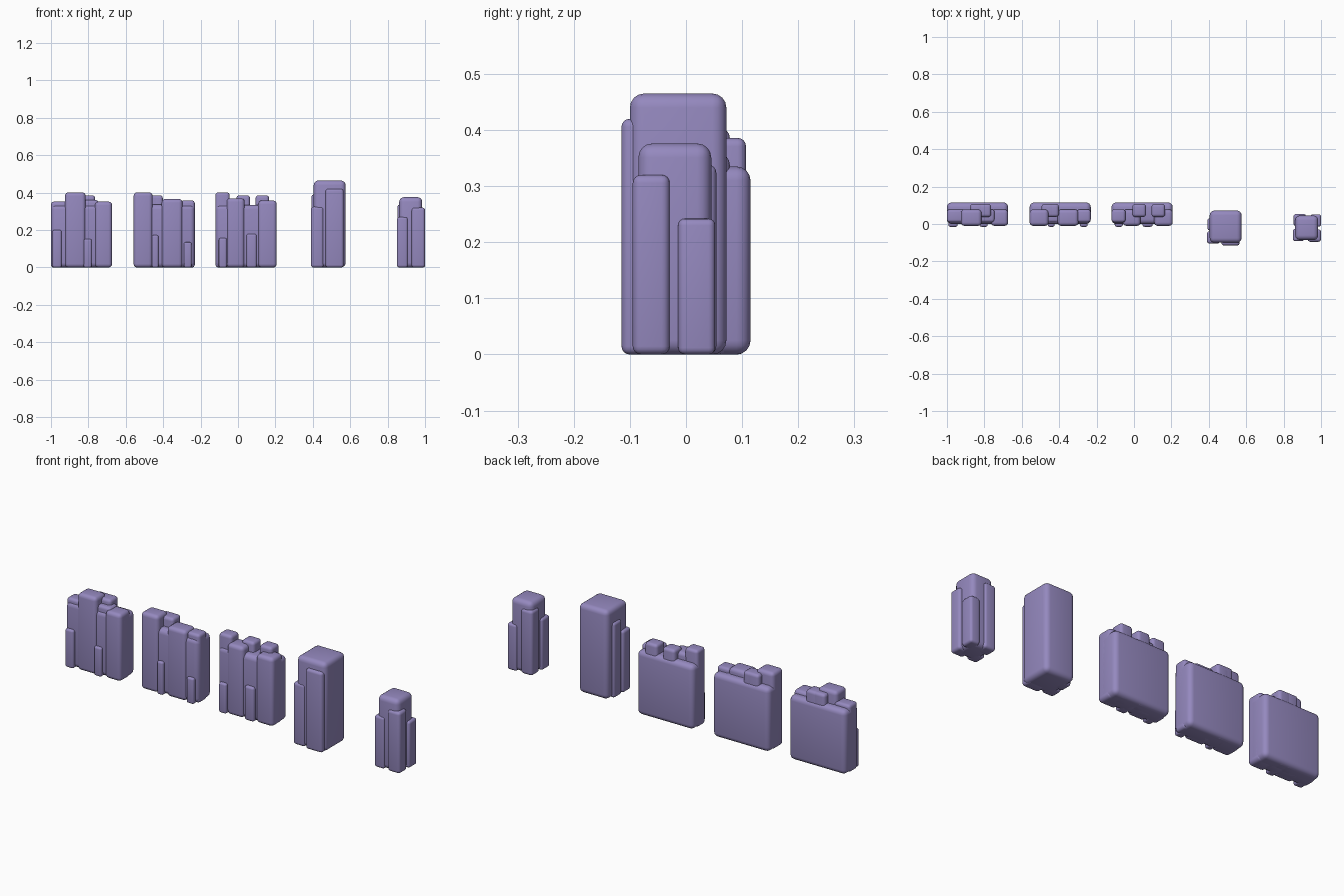
import bpy, bmesh

if "Cube" in bpy.data.objects:
    bpy.data.objects.remove(bpy.data.objects["Cube"])

stone = bpy.data.materials.new("purple_stone")
stone.diffuse_color = (0.30, 0.25, 0.52, 1)
stone.use_nodes = True
stone.node_tree.nodes["Principled BSDF"].inputs["Base Color"].default_value = stone.diffuse_color


def column(name, x0, x1, y0, y1, top):
    """Rounded stone block standing on the ground; wider blocks get a wider bevel."""
    radius = min(0.025, max(0.01, 0.22 * min(x1 - x0, y1 - y0)))
    bm = bmesh.new()
    bmesh.ops.create_cube(bm, size=1)
    for v in bm.verts:
        v.co.x = x0 if v.co.x < 0 else x1
        v.co.y = y0 if v.co.y < 0 else y1
        v.co.z = 0 if v.co.z < 0 else top
    bmesh.ops.bevel(bm, geom=bm.edges[:], offset=radius, segments=4,
                    profile=0.5, affect='EDGES', clamp_overlap=True)
    bmesh.ops.recalc_face_normals(bm, faces=bm.faces[:])
    for f in bm.faces:
        f.smooth = True
    me = bpy.data.meshes.new(name)
    bm.to_mesh(me)
    bm.free()
    me.materials.append(stone)
    ob = bpy.data.objects.new(name, me)
    bpy.context.collection.objects.link(ob)


def cliff(name, left, tall, recessed, rear, small):
    """Back slab with tiers of columns; x positions are measured from the slab's left end."""
    column(name + "_slab", left, left + 0.327, 0, 0.115, 0.335)
    tiers = {"tall": (tall, -0.01, 0.078), "recessed": (recessed, 0.009, 0.078),
             "small": (small, -0.015, 0.04)}
    for tier, (blocks, y0, y1) in tiers.items():
        for x0, x1, top in blocks:
            column(f"{name}_{tier}_column", left + x0, left + x1, y0, y1, top)
    for x in rear:
        column(name + "_rear_column", left + x - 0.036, left + x + 0.036, 0.038, 0.107, 0.386)


def pillar(name, x0, x1, y0, y1, top, sides):
    """Free-standing pillar with narrow columns clinging to it."""
    column(name + "_core", x0, x1, y0, y1, top)
    for sx0, sx1, sy, height in sides:
        column(name + "_side_column", sx0, sx1, sy, sy + 0.066, height)


cliff("left_cliff", -1.0,
      [(0.075, 0.185, 0.402), (0.235, 0.327, 0.352)],
      [(0, 0.095, 0.352), (0.165, 0.255, 0.36)],
      [0.16, 0.2],
      [(0.008, 0.057, 0.2), (0.175, 0.218, 0.152)])
cliff("middle_cliff", -0.558,
      [(0, 0.101, 0.402), (0.15, 0.261, 0.366)],
      [(0.093, 0.158, 0.337), (0.253, 0.327, 0.358)],
      [0.1, 0.12],
      [(0.098, 0.133, 0.173), (0.268, 0.31, 0.135)])
cliff("right_cliff", -0.12,
      [(0.06, 0.155, 0.37), (0.228, 0.327, 0.358)],
      [(0, 0.075, 0.402), (0.155, 0.235, 0.334)],
      [0.148, 0.25],
      [(0.017, 0.06, 0.157), (0.165, 0.22, 0.18)])

pillar("large_pillar", 0.405, 0.575, -0.1, 0.072, 0.465,
       [(0.468, 0.565, -0.115, 0.42), (0.39, 0.458, -0.105, 0.325),
        (0.393, 0.45, -0.035, 0.39)])
pillar("small_pillar", 0.862, 0.985, -0.085, 0.045, 0.376,
       [(0.85, 0.908, -0.092, 0.27), (0.928, 1.0, -0.095, 0.32),
        (0.945, 1.0, -0.014, 0.242), (0.853, 0.92, -0.012, 0.338)])
